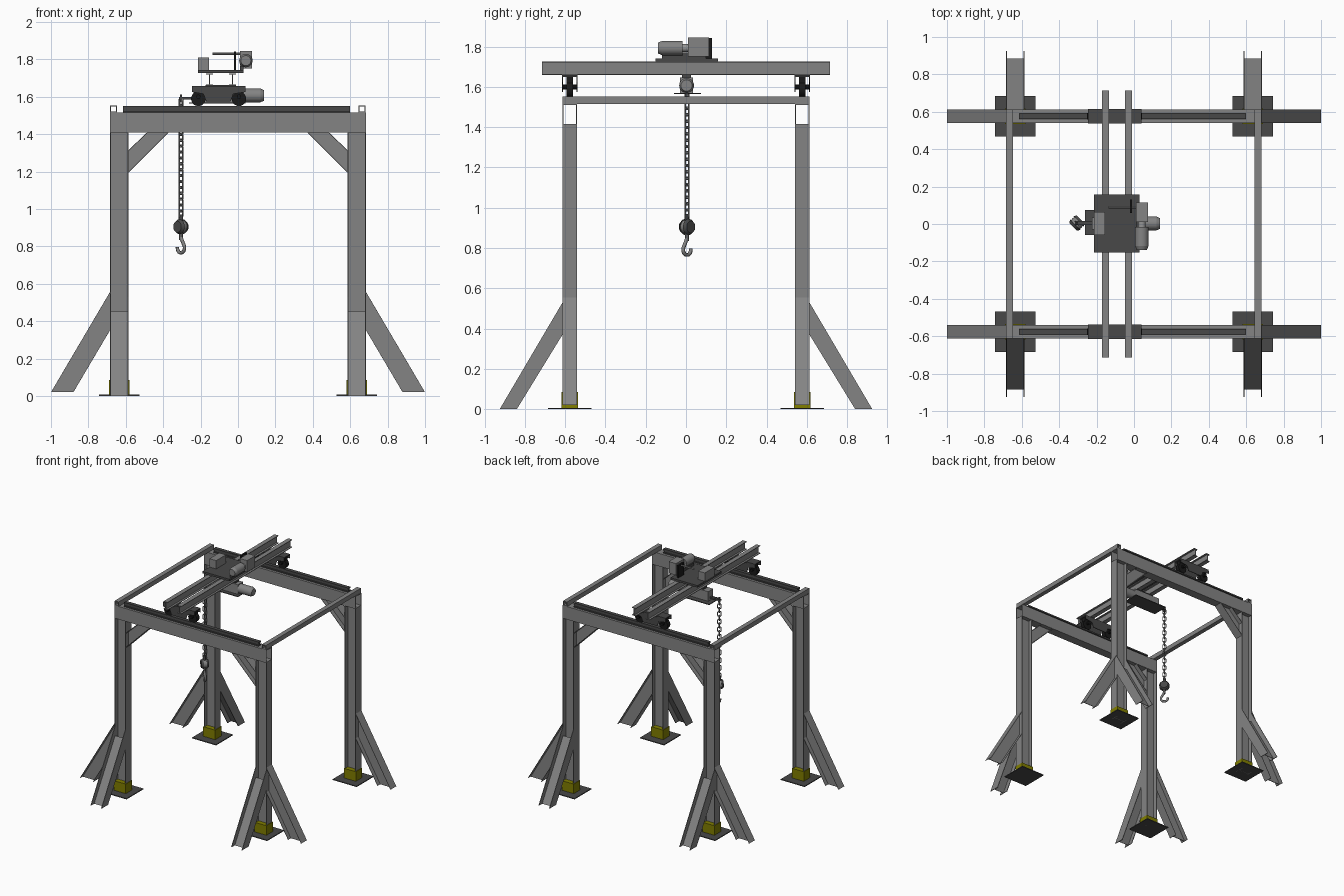
import bpy, bmesh, math
from mathutils import Vector, Matrix

if "Cube" in bpy.data.objects:
    bpy.data.objects.remove(bpy.data.objects["Cube"])


def material(name, r, g, b):
    m = bpy.data.materials.new(name)
    m.use_nodes = True
    m.diffuse_color = (r, g, b, 1)
    m.node_tree.nodes["Principled BSDF"].inputs["Base Color"].default_value = (r, g, b, 1)
    return m


STEEL = material("steel grey", 0.23, 0.23, 0.23)
LIGHT = material("light grey", 0.3, 0.3, 0.3)
DARK = material("dark grey", 0.065, 0.065, 0.065)
BLACK = material("black", 0.01, 0.01, 0.01)
YELLOW = material("safety yellow", 0.22, 0.21, 0.0)
T = 0.005  # steel plate thickness


def finish(name, bm, mat, smooth=False):
    bmesh.ops.recalc_face_normals(bm, faces=bm.faces)
    me = bpy.data.meshes.new(name)
    bm.to_mesh(me)
    bm.free()
    me.materials.append(mat)
    ob = bpy.data.objects.new(name, me)
    bpy.context.collection.objects.link(ob)
    if smooth:
        bpy.ops.object.select_all(action='DESELECT')
        ob.select_set(True)
        bpy.context.view_layer.objects.active = ob
        bpy.ops.object.shade_smooth_by_angle()
    return ob


def prism(bm, pts, axis, lo, hi):
    """Extrude a flat outline along an axis; outline is XZ for 'y', YZ for 'x'."""
    def place(p, d):
        return (p[0], d, p[1]) if axis == 'y' else (d, p[0], p[1])
    a = [bm.verts.new(place(p, lo)) for p in pts]
    b = [bm.verts.new(place(p, hi)) for p in pts]
    bm.faces.new(a)
    bm.faces.new(b)
    for i in range(len(pts)):
        j = (i + 1) % len(pts)
        bm.faces.new((a[i], a[j], b[j], b[i]))


def box(bm, x0, x1, y0, y1, z0, z1):
    prism(bm, [(x0, z0), (x1, z0), (x1, z1), (x0, z1)], 'y', y0, y1)


def block(name, mat, *dims):
    bm = bmesh.new()
    box(bm, *dims)
    return finish(name, bm, mat)


def beam(name, quad, axis, lo, hi, edge_flanges=True, mat=STEEL):
    """H-section along a quad whose long edges are 0-1 and 3-2."""
    a, b, c, d = [Vector(p) for p in quad]

    def strip(s, t):
        return [a.lerp(d, s), b.lerp(c, s), b.lerp(c, t), a.lerp(d, t)]
    bm = bmesh.new()
    f = T / (a - d).length
    mid = (lo + hi) / 2
    if edge_flanges:
        prism(bm, strip(0, f), axis, lo, hi)
        prism(bm, strip(1 - f, 1), axis, lo, hi)
        prism(bm, strip(f, 1 - f), axis, mid - T / 2, mid + T / 2)
    else:
        prism(bm, strip(0, 1), axis, lo, lo + T)
        prism(bm, strip(0, 1), axis, hi - T, hi)
        prism(bm, strip(0.5 - f / 2, 0.5 + f / 2), axis, lo + T, hi - T)
    return finish(name, bm, mat)


def tube(name, along, a0, a1, c0, c1, z0, z1):
    """Open rectangular tube along x or y."""
    bm = bmesh.new()
    for p0, p1, q0, q1 in ((c0, c1, z0, z0 + T), (c0, c1, z1 - T, z1),
                           (c0, c0 + T, z0, z1), (c1 - T, c1, z0, z1)):
        if along == 'x':
            box(bm, a0, a1, p0, p1, q0, q1)
        else:
            box(bm, p0, p1, a0, a1, q0, q1)
    return finish(name, bm, STEEL)


def cylinder(name, mat, axis, centre, r, length, r2=None, segs=20):
    bm = bmesh.new()
    bmesh.ops.create_cone(bm, cap_ends=True, segments=segs, radius1=r,
                          radius2=r if r2 is None else r2, depth=length)
    rot = Vector((0, 0, 1)).rotation_difference(Vector(axis)).to_matrix().to_4x4()
    bmesh.ops.transform(bm, matrix=Matrix.Translation(centre) @ rot, verts=bm.verts)
    return finish(name, bm, mat, True)


def sweep(name, mat, pts, radius, cyclic=False):
    cu = bpy.data.curves.new(name, 'CURVE')
    cu.dimensions = '3D'
    cu.bevel_depth = radius
    cu.bevel_resolution = 1
    cu.use_fill_caps = True
    sp = cu.splines.new('POLY')
    sp.points.add(len(pts) - 1)
    for p, co in zip(sp.points, pts):
        p.co = (*co, 1)
    sp.use_cyclic_u = cyclic
    ob = bpy.data.objects.new(name, cu)
    cu.materials.append(mat)
    bpy.context.collection.objects.link(ob)
    return ob


# Four legs with footings and braces
Y0, Y1, YC = 0.54, 0.613, 0.577
for sx in (-1, 1):
    for sy in (-1, 1):
        tag = ("left" if sx > 0 else "right") + ("_back" if sy > 0 else "_front")
        lo, hi = sorted((sy * Y0, sy * Y1))
        xl, xh = sorted((sx * 0.585, sx * 0.685))

        def mx(*pts):
            return [(sx * p, z) for p, z in pts]
        beam("column_" + tag, mx((.585, 0), (.585, 1.41), (.685, 1.41), (.685, 0)), 'y', lo, hi)
        beam("side_brace_" + tag, mx((.685, .555), (1, .02), (.88, .02), (.685, .35)), 'y', lo, hi)
        beam("knee_brace_" + tag, mx((.585, 1.195), (.37, 1.41), (.485, 1.41), (.585, 1.315)),
             'y', lo, hi)
        beam("outer_brace_" + tag, [(sy * p, z) for p, z in
             ((.613, .53), (.925, 0), (.84, 0), (.613, .37))], 'x', xl, xh, False)
        block("base_plate_" + tag, DARK, sx * .635 - .108, sx * .635 + .108,
              sy * YC - .108, sy * YC + .108, 0, .007)
        block("footing_" + tag, YELLOW, xl - .004, xh + .004, lo - .005, hi + .005, .007, .085)

# Runway beams, rails and end carriages
for sy, side in ((-1, "front"), (1, "back")):
    lo, hi = sorted((sy * Y0, sy * Y1))
    c = sy * YC
    tube("runway_beam_" + side, 'x', -.685, .685, lo, hi, 1.41, 1.515)
    bm = bmesh.new()
    for w, z0, z1 in ((.017, 1.515, 1.522), (.007, 1.522, 1.538), (.015, 1.538, 1.55)):
        box(bm, -.615, .6, c - w, c + w, z0, z1)
    finish("rail_" + side, bm, DARK)
    bm = bmesh.new()
    cheek = [(-.245, 1.65), (.04, 1.65), (.04, 1.625), (-.025, 1.615), (-.04, 1.575),
             (-.17, 1.575), (-.185, 1.615), (-.245, 1.625)]
    for s in (-1, 1):
        prism(bm, cheek, 'y', c + s * .036 - T / 2, c + s * .036 + T / 2)
    box(bm, -.245, .04, c - .038, c + .038, 1.65, 1.658)
    finish("end_carriage_" + side, bm, DARK)
    for x in (-.212, .005):
        cylinder("wheel_" + side, BLACK, (0, 1, 0), (x, c, 1.589), .039, .034)
        cylinder("wheel_axle_" + side, BLACK, (0, 1, 0), (x, c, 1.6), .012, .078, segs=10)
        block("wheel_bracket_" + side, BLACK, x - .025, x + .025, c - .016, c + .016, 1.6, 1.65)

# Tie tubes between the runways
for x, side in ((-.666, "right"), (.663, "left")):
    tube("tie_" + side, 'y', -.613, .613, x - .018, x + .018, 1.515, 1.552)

# Bridge girders
for x, side in ((-.153, "right"), (-.03, "left")):
    beam("bridge_girder_" + side, [(-.715, 1.66), (.715, 1.66), (.715, 1.725), (-.715, 1.725)],
         'x', x - .018, x + .018)

# Drive unit on top of the bridge
block("trolley_deck", DARK, -.215, .03, -.152, .158, 1.726, 1.742)
block("control_box", STEEL, -.215, -.155, -.06, .065, 1.742, 1.81)
block("gearbox", STEEL, .01, .075, .01, .115, 1.75, 1.845)
block("gearbox_foot", DARK, .01, .03, -.12, .1, 1.742, 1.765)
cylinder("drive_motor", STEEL, (0, 1, 0), (.042, -.067, 1.793), .036, .1)
cylinder("drive_motor_cap", STEEL, (0, -1, 0), (.042, -.128, 1.793), .036, .022, .027)
cylinder("motor_coupling", LIGHT, (0, 1, 0), (.042, -.003, 1.793), .02, .03)
cylinder("drive_shaft", LIGHT, (1, 0, 0), (-.06, .09, 1.83), .006, .15, segs=10)
block("shaft_bracket", BLACK, -.022, -.01, .06, .13, 1.742, 1.843)

# Hoist below the bridge
block("hoist_tray", DARK, -.262, .04, -.06, .075, 1.564, 1.57)
block("hoist_body", STEEL, -.225, .02, -.03, .035, 1.57, 1.648)
block("hoist_hanger", DARK, -.175, -.01, -.02, .025, 1.648, 1.662)
cylinder("hoist_motor", STEEL, (1, 0, 0), (.07, .003, 1.607), .037, .1)
cylinder("hoist_motor_cap", STEEL, (1, 0, 0), (.13, .003, 1.607), .037, .02, .028)
block("chain_arm", DARK, -.315, -.22, -.005, .015, 1.586, 1.598)
block("chain_guide", DARK, -.311, -.299, -.002, .012, 1.57, 1.612)

# Chain of alternating links, hung at a diagonal
CX, CY = -.305, .005
DIAG = Vector((-1, 1, 0)).normalized()
ACROSS = Vector((1, 1, 0)).normalized()
COUNT, TOP, PITCH = 20, 1.572, .0315
for i in range(COUNT):
    d = ACROSS if i % 2 else DIAG
    pts = []
    for k in range(12):
        a = math.tau * (k + .5) / 12
        z = TOP - i * PITCH + .011 * math.sin(a) + math.copysign(.01, math.sin(a))
        pts.append(Vector((CX, CY, z)) + d * .013 * math.cos(a))
    sweep("chain_link", STEEL, pts, .0042, True)

# Hook block and hook
cylinder("hook_block", STEEL, ACROSS, (CX, CY, .905), .034, .024)
for s in (-1, 1):
    cylinder("hook_block_cheek", DARK, ACROSS * s, Vector((CX, CY, .905)) + ACROSS * s * .02,
             .04, .016, .03)
cylinder("hook_block_neck", DARK, (0, 0, 1), (CX, CY, .95), .012, .04, segs=12)
cylinder("hook_shank", STEEL, (0, 0, 1), (CX, CY, .855), .01, .04, segs=12)
hook = [Vector((CX, CY, .85)), Vector((CX, CY, .825)) - DIAG * .012]
for k in range(11):
    a = math.radians(150 + k * 22)
    hook.append(Vector((CX, CY, .792 + .027 * math.sin(a))) + DIAG * .027 * math.cos(a))
sweep("hook", STEEL, hook, .0095)
